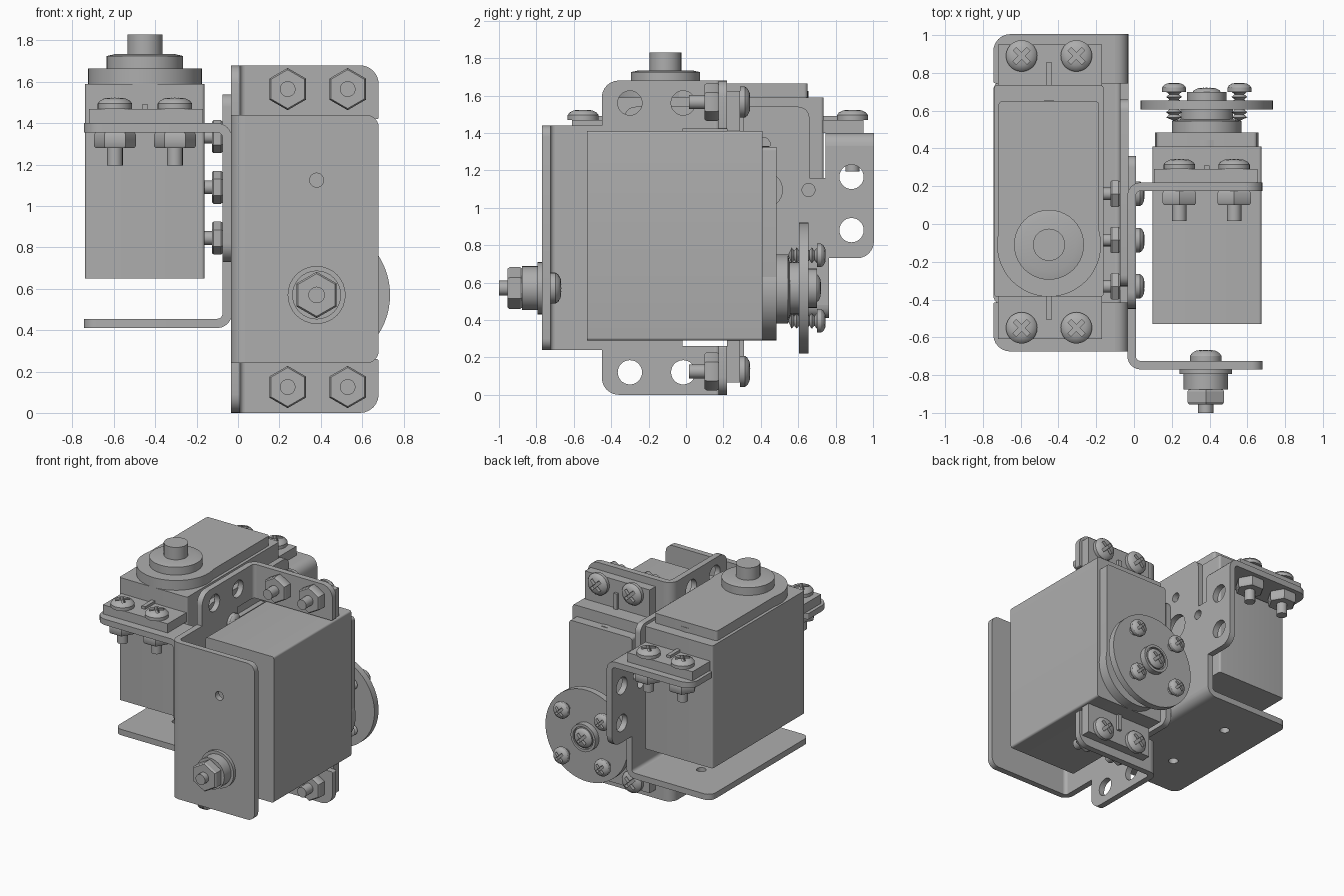
import bpy, bmesh
from math import sin, cos, pi, radians
from mathutils import Matrix, Vector

if "Cube" in bpy.data.objects:
    bpy.data.objects.remove(bpy.data.objects["Cube"])

grey = bpy.data.materials.new("metal_grey")
grey.use_nodes = True
grey.diffuse_color = (0.42, 0.42, 0.42, 1)
grey.node_tree.nodes["Principled BSDF"].inputs["Base Color"].default_value = grey.diffuse_color


def finish(name, bm, M):
    bmesh.ops.recalc_face_normals(bm, faces=bm.faces)
    me = bpy.data.meshes.new(name)
    bm.to_mesh(me)
    bm.free()
    me.materials.append(grey)
    ob = bpy.data.objects.new(name, me)
    bpy.context.collection.objects.link(ob)
    ob.matrix_world = M
    shade(ob)
    return ob


def shade(ob):
    for p in ob.data.polygons:
        p.use_smooth = True
    ob.data.set_sharp_from_angle(angle=radians(32))


def fillet(pts):
    # corners given as (x, y, radius) are rounded
    out = []
    for i, p in enumerate(pts):
        c = Vector(p[:2])
        if len(p) < 3:
            out.append(c)
            continue
        d1 = (Vector(pts[i - 1][:2]) - c).normalized()
        d2 = (Vector(pts[(i + 1) % len(pts)][:2]) - c).normalized()
        for k in range(7):
            t = k * pi / 12
            out.append(c + p[2] * (d1 + d2 - d2 * cos(t) - d1 * sin(t)))
    return out


def rect(x0, x1, y0, y1, r=0):
    return [(x, y, r) if r else (x, y) for x, y in ((x0, y0), (x1, y0), (x1, y1), (x0, y1))]


def circle(x, y, r, n=28):
    return [(x + r * cos(2 * pi * i / n), y + r * sin(2 * pi * i / n)) for i in range(n)]


# unit frame: u away from the bracket wall, v along the case, w along the axle
PLACE = {"u": lambda p, h: (-h, p[1], p[0]),
         "v": lambda p, h: (-p[0], h, p[1]),
         "w": lambda p, h: (-p[0], p[1], h)}


def prism(name, outlines, axis, lo, hi, M):
    bm = bmesh.new()
    for pts in outlines:
        f = bm.faces.new([bm.verts.new(PLACE[axis](p, lo)) for p in fillet(pts)])
        g = bmesh.ops.extrude_face_region(bm, geom=[f])["geom"]
        step = Vector(PLACE[axis]((0, 0), hi - lo))
        bmesh.ops.translate(bm, verts=[v for v in g if isinstance(v, bmesh.types.BMVert)], vec=step)
    return finish(name, bm, M)


def lathe(name, profile, M, n=28):
    bm = bmesh.new()
    vs = [bm.verts.new((r, 0, h)) for r, h in profile]
    es = [bm.edges.new(e) for e in zip(vs, vs[1:])]
    bmesh.ops.spin(bm, geom=vs + es, axis=(0, 0, 1), cent=(0, 0, 0), angle=2 * pi, steps=n)
    bmesh.ops.remove_doubles(bm, verts=bm.verts, dist=0.0005)
    return finish(name, bm, M)


def cyl(name, r, lo, hi, M, n=32):
    return lathe(name, [(0, lo), (r, lo), (r, hi), (0, hi)], M, n)


def cut(ob, cutter):
    mod = ob.modifiers.new("cut", "BOOLEAN")
    mod.operation, mod.solver, mod.object = "DIFFERENCE", "EXACT", cutter
    bpy.context.view_layer.update()
    dg = bpy.context.evaluated_depsgraph_get()
    me = bpy.data.meshes.new_from_object(ob.evaluated_get(dg))
    ob.modifiers.clear()
    ob.data = me
    bpy.data.objects.remove(cutter)
    shade(ob)


def screw_head(name, r, h, base, M):
    ob = lathe(name, [(0, base), (r, base), (r, base + .45 * h), (.88 * r, base + .7 * h),
                      (.6 * r, base + .92 * h), (0, base + h)], M)
    a, b = .62 * r, .14 * r
    plus = [(a, -b), (a, b), (b, b), (b, a), (-b, a), (-b, b), (-a, b), (-a, -b),
            (-b, -b), (-b, -a), (b, -a), (b, -b)]
    cut(ob, prism("recess", [plus], "w", base + .4 * h, base + 2 * h, M @ Matrix.Rotation(pi / 4, 4, "Z")))


def nut(name, r, lo, hi, M, turn=0):
    c = .15 * (hi - lo)
    lathe(name, [(0, lo), (.92 * r, lo), (r, lo + c), (r, hi - c), (.92 * r, hi), (0, hi)],
          M @ Matrix.Rotation(turn, 4, "Z"), 6)


def bracket(M):
    t, out, far, r = .045, -.035, .68, .07
    # side wall with relief slots and a raised tongue
    low = [(-.70, .24), (-.45, .24), (-.45, 0, .09), (.15, 0), (.15, .26),
           (-.02, .26), (-.02, .345), (.36, .345, .06)]
    high = [(p[0], 1.68 - p[1], *p[2:]) for p in reversed(low)]
    wall = prism("bracket_wall", [low + high], "u", out, out + t, M)
    small = {(-.085, round(.84 + k * .245, 3)) for k in (-2, 0, 2)}
    small |= {(-.085 + s * .245, .84 + k * .25) for s in (-1, 1) for k in (-1, 1)}
    holes = [circle(w, v, .035, 16) for w, v in small]
    holes += [circle(-.085, v, .1) for v in (.59, 1.09)]
    holes += [circle(w, v, .065) for w in (-.3, -.015) for v in (.12, 1.56)]
    cut(wall, prism("holes", holes, "u", -.2, .2, M))
    # pivot leg
    leg = prism("bracket_leg", [[(-out, .24), (far, .24, .06), (far, 1.44, .06), (-out, 1.44)]],
                "w", -.77, -.77 + t, M)
    cut(leg, prism("holes", [circle(.38, v, .034, 20) for v in (.57, 1.125)], "w", -1, -.5, M))

    def bend(w, side, v0, v1):
        ang = [k * pi / 12 for k in range(7)]
        ring = [(-out - q * cos(a), w + side * q * sin(a)) for q, seq in
                ((r, ang), (r - t, ang[::-1])) for a in seq]
        prism("bracket_bend", [ring], "v", v0, v1, M)
    bend(-.70, -1, .24, 1.44)
    # mounting tabs
    for v0, v1, ra, rb in ((0, .26, .09, .01), (1.42, 1.68, .01, .09)):
        prism("bracket_tab", [[(-out, v0), (far, v0, ra), (far, v1, rb), (-out, v1)]],
              "w", .22 - t, .22, M)
        bend(.15, 1, v0, v1)


def servo(M, turn):
    axle = M @ Matrix.Translation((-.385, .565, 0))
    prism("servo_case", [rect(.097, .675, .29, 1.41, .015)], "w", -.53, .41, M)
    prism("servo_lid", [rect(.12, .652, .565, 1.325, .02)], "w", .41, .485, M)
    cyl("lid_round", .275, .41, .485, axle, 48)
    cyl("gear_bump", .145, .41, .445, M @ Matrix.Translation((-.385, 1.185, 0)))
    lathe("axle_collar", [(0, .485), (.185, .485), (.185, .545), (.14, .555), (0, .555)], axle, 40)
    cyl("axle", .085, .55, .65, axle)
    for v0, v1, r0, r1, v in ((.065, .295, .06, .18, .125), (1.405, 1.625, 1.5, 1.62, 1.565)):
        prism("servo_ear", [rect(.105, .655, v0, v1)], "w", .22, .29, M)
        rib = (.17, .295) if v < 1 else (1.405, 1.53)
        prism("ear_rib", [rect(.37, .4, *rib)], "w", .28, .31, M)
        for u in (.24, .53):
            at = M @ Matrix.Translation((-u, v, 0))
            screw_head("ear_screw_head", .083, .055, .29, at)
            cyl("ear_screw_shaft", .038, .015, .3, at, 20)
            nut("ear_screw_nut", .102, .1, .176, at, turn)


# the two servo units
upright = Matrix.Translation((-.065, -.675, 1.18))
lying = Matrix(((-1, 0, 0, 0), (0, 0, 1, 0), (0, 1, 0, 0), (0, 0, 0, 1)))
for frame, turn in ((upright, 0), (lying, pi / 2)):
    bracket(frame)
    servo(frame, turn)

# horn disc with its screws
hub = lying @ Matrix.Translation((-.385, .57, 0))
cyl("horn_disc", .35, .605, .655, hub, 64)
cyl("horn_boss", .14, .55, .61, hub)
lathe("horn_cap", [(0, .65), (.105, .65), (.105, .70), (.085, .70), (.085, .68), (0, .68)], hub)
screw_head("horn_centre_screw", .075, .045, .678, hub)
for i in (-1, 1):
    for j in (-1, 1):
        at = hub @ Matrix.Translation((i * .173, j * .175, 0))
        screw_head("horn_screw_head", .063, .048, .70, at)
        thread = [(.025 if k % 2 else .042, .565 + k * .0135) for k in range(11)]
        lathe("horn_screw_thread", [(0, .545)] + thread + [(0, .702)], at, 16)

# pivot bolt through the front leg
pivot = lying @ Matrix.Translation((-.38, .57, 0))
cyl("pivot_flange", .14, -.795, -.77, pivot)
cyl("pivot_bearing", .118, -.877, -.79, pivot)
nut("pivot_nut", .112, -.955, -.875, pivot, pi / 2)
cyl("pivot_shaft", .04, -1, -.7, pivot, 20)
screw_head("pivot_head", .083, .06, -.725, pivot)

# bolts joining the two bracket walls
for dy, dz in ((1, 0), (-1, 0), (0, 1), (0, -1)):
    at = Matrix.Translation((0, -.085 + dy * .245, 1.09 + dz * .245)) @ Matrix.Rotation(pi / 2, 4, "Y")
    screw_head("joint_head", .065, .047, .01, at)
    cyl("joint_shaft", .033, -.165, .015, at, 16)
    nut("joint_nut", .08, -.125, -.075, at)
